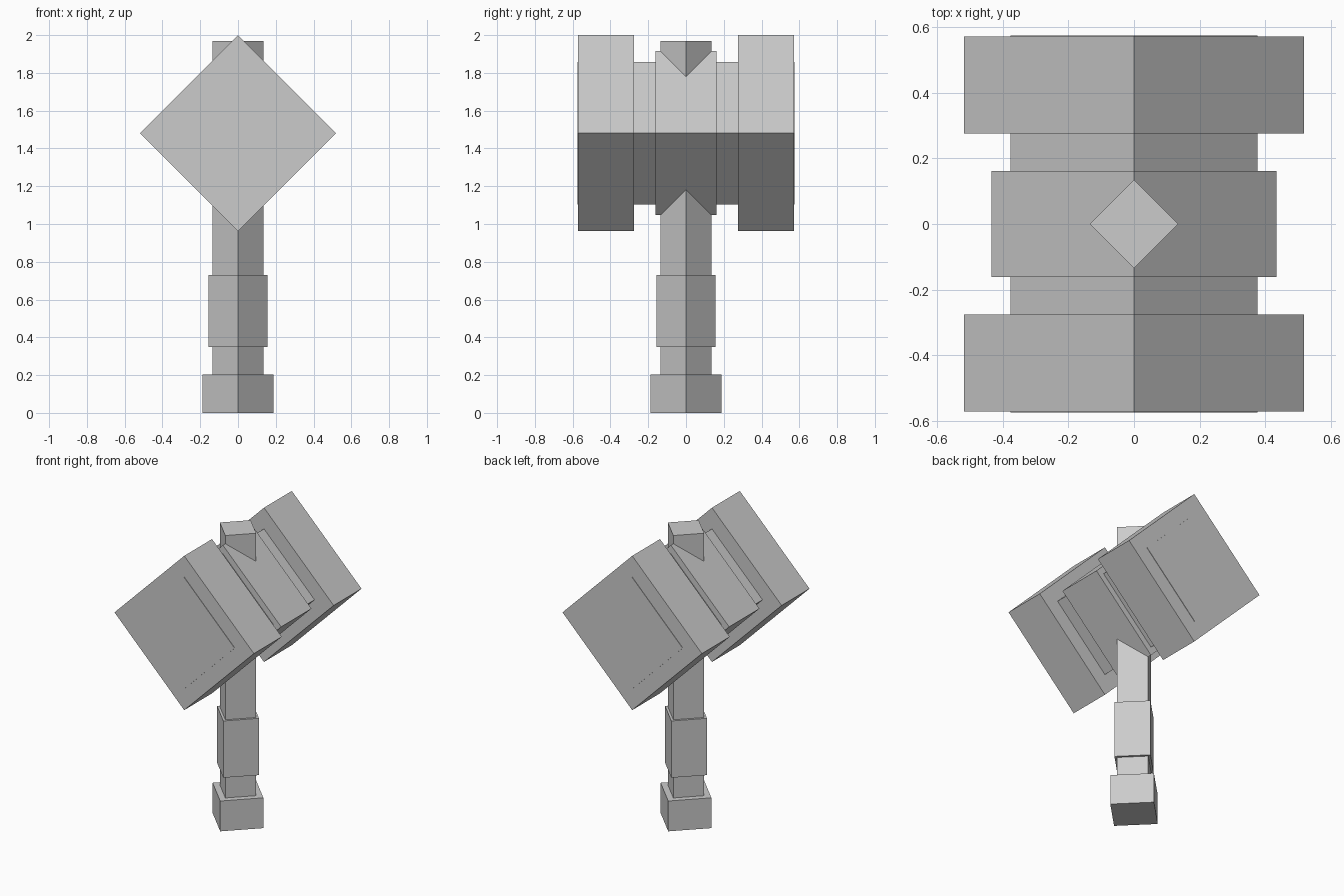
import bpy
from math import pi

if "Cube" in bpy.data.objects:
    bpy.data.objects.remove(bpy.data.objects["Cube"])

HEAD_Z = 1.481


def bar(name, radius, start, end, along_y=False):
    """Four-sided bar, corners on the axes, running along z or (in the head) along y."""
    mid = (start + end) / 2
    bpy.ops.mesh.primitive_cylinder_add(
        vertices=4, radius=radius, depth=end - start,
        location=(0, mid, HEAD_Z) if along_y else (0, 0, mid),
        rotation=(pi / 2, 0, 0) if along_y else (0, 0, 0))
    bpy.context.object.name = name


# Handle with pommel and grip
bar("handle", 0.135, 0.03, 1.97)
bar("pommel", 0.189, 0.0, 0.204)
bar("grip", 0.156, 0.348, 0.73)

# Hammer head: core, middle collar and two striking blocks
bar("head_core", 0.377, -0.575, 0.575, True)
bar("head_collar", 0.434, -0.161, 0.161, True)
bar("front_striker", 0.519, -0.572, -0.276, True)
bar("back_striker", 0.519, 0.276, 0.572, True)
